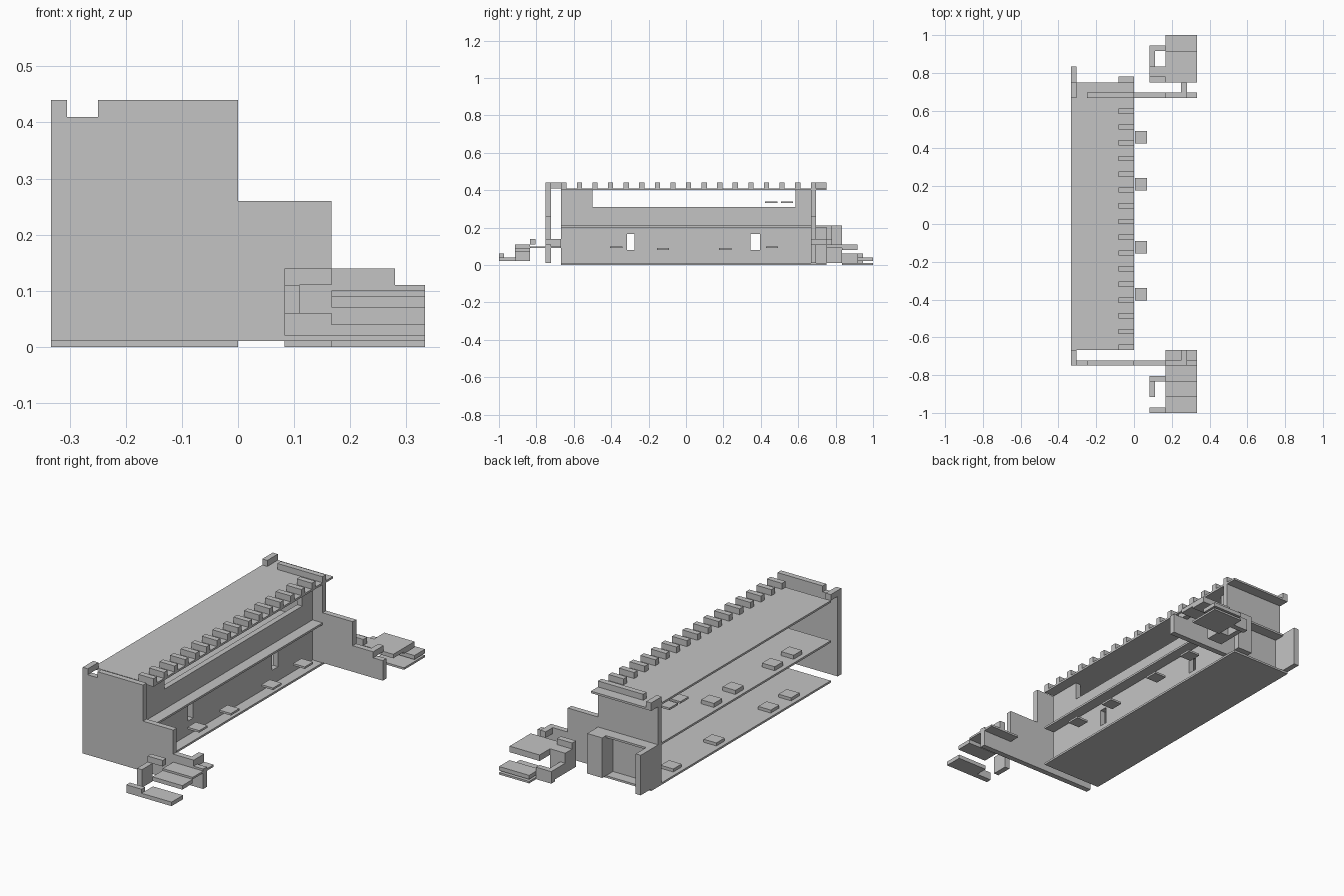
import bpy
import bmesh

cube = bpy.data.objects.get("Cube")
if cube:
    bpy.data.objects.remove(cube, do_unlink=True)

stone = bpy.data.materials.new("plain_grey")
stone.use_nodes = True
grey = (0.55, 0.55, 0.55, 1)
stone.diffuse_color = grey
stone.node_tree.nodes["Principled BSDF"].inputs["Base Color"].default_value = grey


def finish(name, bm):
    bmesh.ops.recalc_face_normals(bm, faces=bm.faces)
    mesh = bpy.data.meshes.new(name)
    bm.to_mesh(mesh)
    bm.free()
    mesh.materials.append(stone)
    obj = bpy.data.objects.new(name, mesh)
    bpy.context.scene.collection.objects.link(obj)
    return obj


def box(name, x, y, z):
    """Box between pairs of limits on each axis."""
    bm = bmesh.new()
    bmesh.ops.create_cube(bm, size=1)
    for v in bm.verts:
        for axis, (lo, hi) in enumerate((x, y, z)):
            v.co[axis] = hi if v.co[axis] > 0 else lo
    return finish(name, bm)


def profile_wall(name, outline, y0, y1):
    """Outline in x and z, extruded along y."""
    bm = bmesh.new()
    face = bm.faces.new([bm.verts.new((x, y0, z)) for x, z in outline])
    moved = bmesh.ops.extrude_face_region(bm, geom=[face])["geom"]
    verts = [g for g in moved if isinstance(g, bmesh.types.BMVert)]
    bmesh.ops.translate(bm, verts=verts, vec=(0, y1 - y0, 0))
    return finish(name, bm)


W = 0.333          # half width
T = 0.028          # wall thickness
END = 0.667        # half length of the hall
deep = (-W, 0)
wall_x = (-0.083, -0.055)
stair_x = (0.167, W)
side_x = (0.083, 0.167)
post_x = (0.083, 0.11)

# Floors and roof
for name, z in (("ground_floor", (0, 0.01)), ("upper_floor", (0.2, 0.21)),
                ("roof", (0.4, 0.41))):
    box(name, deep, (-END, 0.75), z)

# Stepped end walls with a notch in the parapet
steps = [(-W, 0.01), (W, 0.01), (W, 0.11), (0.28, 0.11), (0.28, 0.14),
         (0.167, 0.14), (0.167, 0.26), (0, 0.26), (0, 0.44), (-0.25, 0.44),
         (-0.25, 0.41), (-W, 0.41)]
profile_wall("front_end_wall", steps, -0.75, -0.722)
profile_wall("back_end_wall", steps, END, 0.695)

# Corner parapets
box("front_corner_parapet", (-W, -0.305), (-0.75, -END), (0.41, 0.44))
box("back_corner_parapet", (-W, -0.305), (END, 0.75), (0.41, 0.44))

# Battlements along the long edge
for i in range(16):
    y = -END + i / 12
    box("battlement", (-0.083, 0), (y, y + T), (0.41, 0.44))

# Long wall: solid bands below and above the two windows
windows = [(-0.315, -0.275), (0.345, 0.395)]
box("long_wall_base", wall_x, (-END, END), (0.01, 0.08))
box("long_wall_head", wall_x, (-END, END), (0.165, 0.2))
edges = [-END] + [y for w in windows for y in w] + [END]
for lo, hi in zip(edges[::2], edges[1::2]):
    box("long_wall_pier", wall_x, (lo, hi), (0.08, 0.165))

# Upper storey: low wall with a tall pier at each end
box("upper_wall", wall_x, (-END, END), (0.21, 0.31))
box("upper_front_pier", wall_x, (-END, -0.5), (0.31, 0.4))
box("upper_back_pier", wall_x, (0.585, END), (0.31, 0.4))

# Small platforms outside the long wall
for y, z in ((-0.373, 0.09), (-0.123, 0.08), (0.21, 0.08), (0.46, 0.09)):
    box("platform", (0.005, 0.07), (y - 0.033, y + 0.033), (z, z + 0.01))

# Back annex
box("annex_outer_wall", (-W, -0.305), (0.695, 0.833), (0.01, 0.21))
box("annex_inner_wall", wall_x, (0.695, 0.75), (0.01, 0.2))
box("annex_pier", (-0.083, 0), (0.75, 0.78), (0.01, 0.21))

# Front stairs
box("front_landing", stair_x, (-0.833, -END), (0.09, 0.1))
box("front_upper_tread", stair_x, (-0.915, -0.833), (0.07, 0.09))
box("front_lower_tread", stair_x, (-1, -0.91), (0.02, 0.04))
box("front_stair_post", post_x, (-0.915, -0.833), (0.02, 0.11))
box("front_stair_rail", side_x, (-0.833, -0.805), (0.11, 0.14))
box("front_stair_curb", side_x, (-1, -0.972), (0.02, 0.06))
box("front_landing_rail", (0.25, 0.28), (-0.722, -END), (0.1, 0.14))

# Back stairs
box("back_landing", stair_x, (0.75, 0.835), (0.09, 0.11))
box("back_upper_tread", stair_x, (0.835, 0.917), (0.08, 0.11))
box("back_lower_tread", stair_x, (0.917, 1), (0.02, 0.04))
box("back_base_tread", stair_x, (0.835, 1), (0, 0.01))
box("back_stair_pier", side_x, (0.75, 0.835), (0.01, 0.11))
box("back_stair_rail", side_x, (0.75, 0.78), (0.11, 0.14))
box("back_stair_post", post_x, (0.835, 0.945), (0.01, 0.06))
box("back_stair_curb", side_x, (0.917, 0.945), (0, 0.06))
box("back_landing_rail", (0.25, 0.28), (0.695, 0.75), (0.11, 0.14))

# Low furniture on the two floors
for y in (-0.42, -0.26, 0.17, 0.51):
    box("ground_bench", (-0.31, -0.24), (y - 0.033, y + 0.033), (0.01, 0.025))
for y in (-0.44, -0.29, 0.02, 0.19):
    box("upper_bench", (-0.31, -0.24), (y - 0.033, y + 0.033), (0.21, 0.23))
for y in (0.455, 0.54):
    box("high_shelf", (-0.31, -0.24), (y - 0.033, y + 0.033), (0.33, 0.34))
